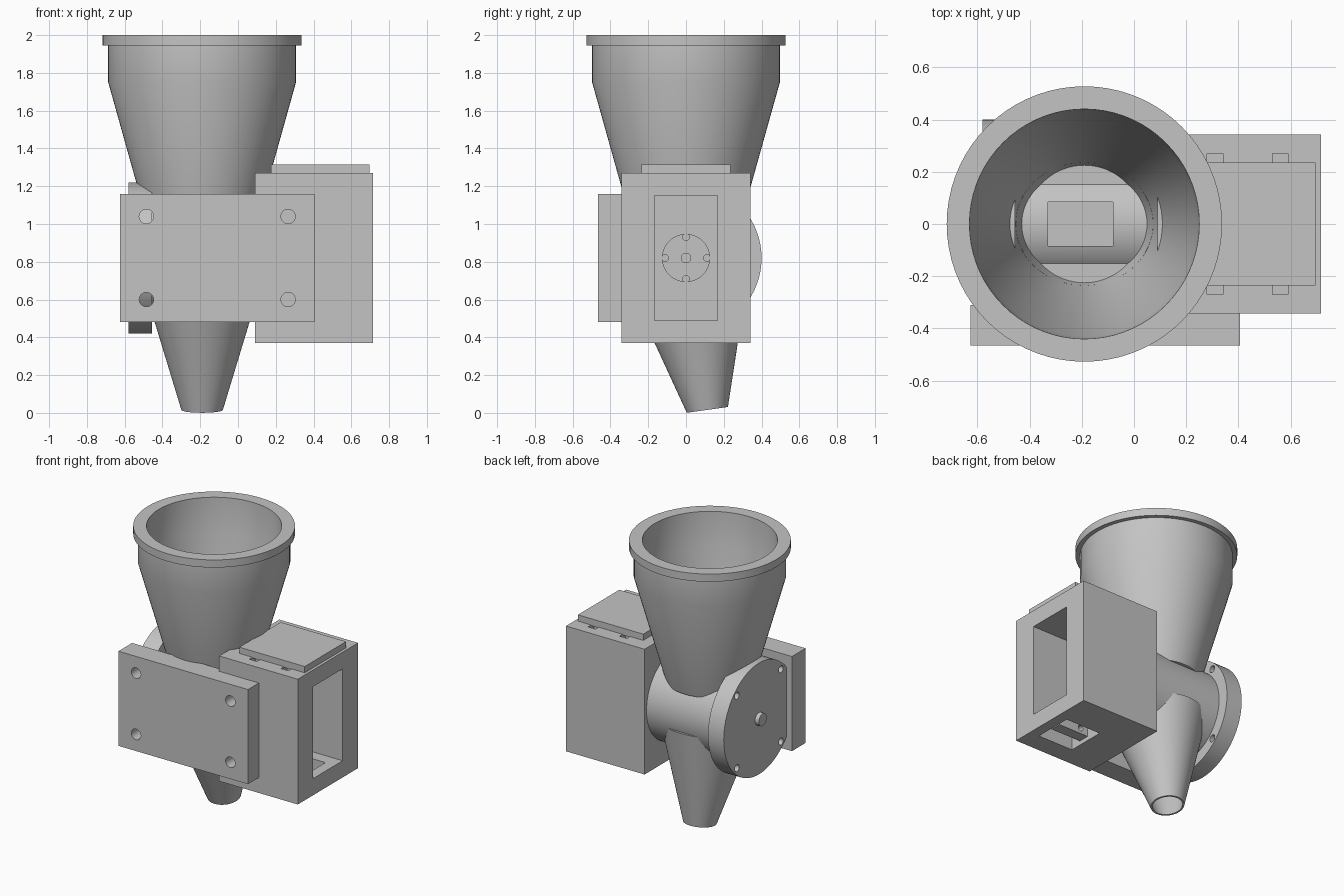
import bpy, bmesh
from math import radians, cos, sin, pi
from mathutils import Matrix, Vector

if "Cube" in bpy.data.objects:
    bpy.data.objects.remove(bpy.data.objects["Cube"])

grey = bpy.data.materials.new("plain grey")
grey.use_nodes = True
colour = (0.55, 0.55, 0.55, 1)
grey.diffuse_color = colour
grey.node_tree.nodes["Principled BSDF"].inputs["Base Color"].default_value = colour

AX = -0.19          # hopper axis in x
MID = 0.82          # height of the drum axis
ALONG_X = Matrix.Rotation(pi / 2, 4, "Y")
ALONG_Y = Matrix.Rotation(pi / 2, 4, "X")


def finish(name, bm):
    bmesh.ops.recalc_face_normals(bm, faces=bm.faces)
    mesh = bpy.data.meshes.new(name)
    bm.to_mesh(mesh)
    bm.free()
    mesh.materials.append(grey)
    obj = bpy.data.objects.new(name, mesh)
    bpy.context.collection.objects.link(obj)
    return obj


def box(name, x, y, z):
    """Box from its (low, high) ranges."""
    bm = bmesh.new()
    bmesh.ops.create_cube(bm, size=1)
    spans = (x, y, z)
    for v in bm.verts:
        v.co = Vector([a + (b - a) * (c + 0.5) for (a, b), c in zip(spans, v.co)])
    return finish(name, bm)


def lathe(name, profile, matrix, sides=72):
    """Revolve a closed (radius, height) outline around its local z."""
    bm = bmesh.new()
    rings = []
    for i in range(sides):
        a = 2 * pi * i / sides
        rings.append([bm.verts.new((r * cos(a), r * sin(a), h)) for r, h in profile])
    n = len(profile)
    for i in range(sides):
        p, q = rings[i], rings[(i + 1) % sides]
        for j in range(n):
            k = (j + 1) % n
            bm.faces.new((p[j], q[j], q[k], p[k]))
    bmesh.ops.transform(bm, matrix=matrix, verts=bm.verts)
    return finish(name, bm)


def cone(name, r_low, r_high, low, high, matrix, sides=72):
    """Solid cone or cylinder between two local heights."""
    bm = bmesh.new()
    bmesh.ops.create_cone(bm, cap_ends=True, segments=sides, radius1=r_low,
                          radius2=r_high, depth=high - low)
    shift = Matrix.Translation((0, 0, (low + high) / 2))
    bmesh.ops.transform(bm, matrix=matrix @ shift, verts=bm.verts)
    return finish(name, bm)


def rod_x(name, r, x0, x1, y=0, z=MID, sides=72):
    return cone(name, r, r, x0, x1, Matrix.Translation((0, y, z)) @ ALONG_X, sides)


def cut(target, cutters):
    """Subtract the cutters and remove them."""
    for c in cutters:
        mod = target.modifiers.new("cut", "BOOLEAN")
        mod.operation, mod.solver, mod.object = "DIFFERENCE", "EXACT", c
        bpy.context.view_layer.objects.active = target
        bpy.ops.object.modifier_apply(modifier=mod.name)
        bpy.data.objects.remove(c)


def smooth(obj):
    bpy.ops.object.select_all(action="DESELECT")
    obj.select_set(True)
    bpy.context.view_layer.objects.active = obj
    bpy.ops.object.shade_smooth_by_angle(angle=radians(25))


upright = Matrix.Translation((AX, 0, 0))
tilted = Matrix.Translation((AX, 0, MID)) @ Matrix.Rotation(radians(8), 4, "X")

# Hopper with rim, and the slanted outlet funnel
hopper = lathe("hopper", [(0.287, 1.0), (0.497, 1.75), (0.497, 1.945), (0.527, 1.945),
                          (0.527, 2.0), (0.44, 2.0), (0.43, 1.75), (0.225, 1.0)], upright)
funnel = lathe("outlet_funnel", [(0.11, -0.812), (0.315, -0.13), (0.27, -0.13),
                                 (0.098, -0.812)], tilted)


def pocket():
    return box("pocket_cutter", (-0.33, -0.08), (-0.085, 0.085), (0.92, 1.3))


# Drum across the hopper, opened above and below
drum = rod_x("drum", 0.32, -0.46, 0.1)
cut(drum, [cone("hopper_cutter", 0.225, 0.279, 1.0, 1.2, upright),
           cone("funnel_cutter", 0.098, 0.27, -0.812, -0.13, tilted), pocket()])

# Metering rotor with its pocket, and the shaft end
rotor = rod_x("rotor", 0.235, -0.45, 0.2)
cut(rotor, [pocket()])
shaft = rod_x("shaft_end", 0.045, -0.61, -0.45, sides=32)

# End flange with four screw holes
flange = rod_x("end_flange", 0.4, -0.58, -0.455)
cut(flange, [rod_x("screw_cutter", 0.025, -0.7, -0.4, sy * 0.25, MID + sz * 0.26, 24)
             for sy in (-1, 1) for sz in (-1, 1)])

# Mounting plate with four through holes
plate = box("mounting_plate", (-0.625, 0.405), (-0.465, -0.31), (0.48, 1.16))
cut(plate, [cone("bolt_cutter", 0.038, 0.038, -0.1, 0.3,
                 Matrix.Translation((x, -0.3, z)) @ ALONG_Y, 32)
            for x in (-0.485, 0.265) for z in (0.6, 1.04)])

# Motor housing with side opening, bottom opening and lid slots
housing = box("motor_housing", (0.09, 0.715), (-0.342, 0.342), (0.37, 1.27))
slots = []
for x in (0.28, 0.53):
    for y in (-0.27, 0.2):
        slots.append(box("slot_cutter", (x, x + 0.06), (y, y + 0.07), (1.22, 1.4)))
cut(housing, [box("side_cutter", (0.25, 0.9), (-0.167, 0.167), (0.49, 1.15)),
              box("base_cutter", (0.36, 0.64), (-0.2, 0.08), (0.2, 0.55))] + slots)
lid = box("housing_lid", (0.175, 0.695), (-0.235, 0.235), (1.265, 1.315))

# Motor coupling disc and the small bracket in the bottom opening
coupling = rod_x("coupling_disc", 0.127, 0.22, 0.28)
cut(coupling, [rod_x("hole_cutter", r, 0.25, 0.4, y, MID + z, 20)
               for r, y, z in ((0.025, 0, 0), (0.018, 0.11, 0), (0.018, -0.11, 0),
                               (0.018, 0, 0.11), (0.018, 0, -0.11))])
bracket = box("cable_bracket", (0.36, 0.6), (-0.12, -0.04), (0.4, 0.485))
cut(bracket, [cone("bracket_cutter", 0.02, 0.02, -0.3, 0.3,
                   Matrix.Translation((0.42, 0, 0.44)) @ ALONG_Y, 20)])

for obj in (hopper, funnel, drum, rotor, shaft, flange, plate, housing, coupling, bracket):
    smooth(obj)
